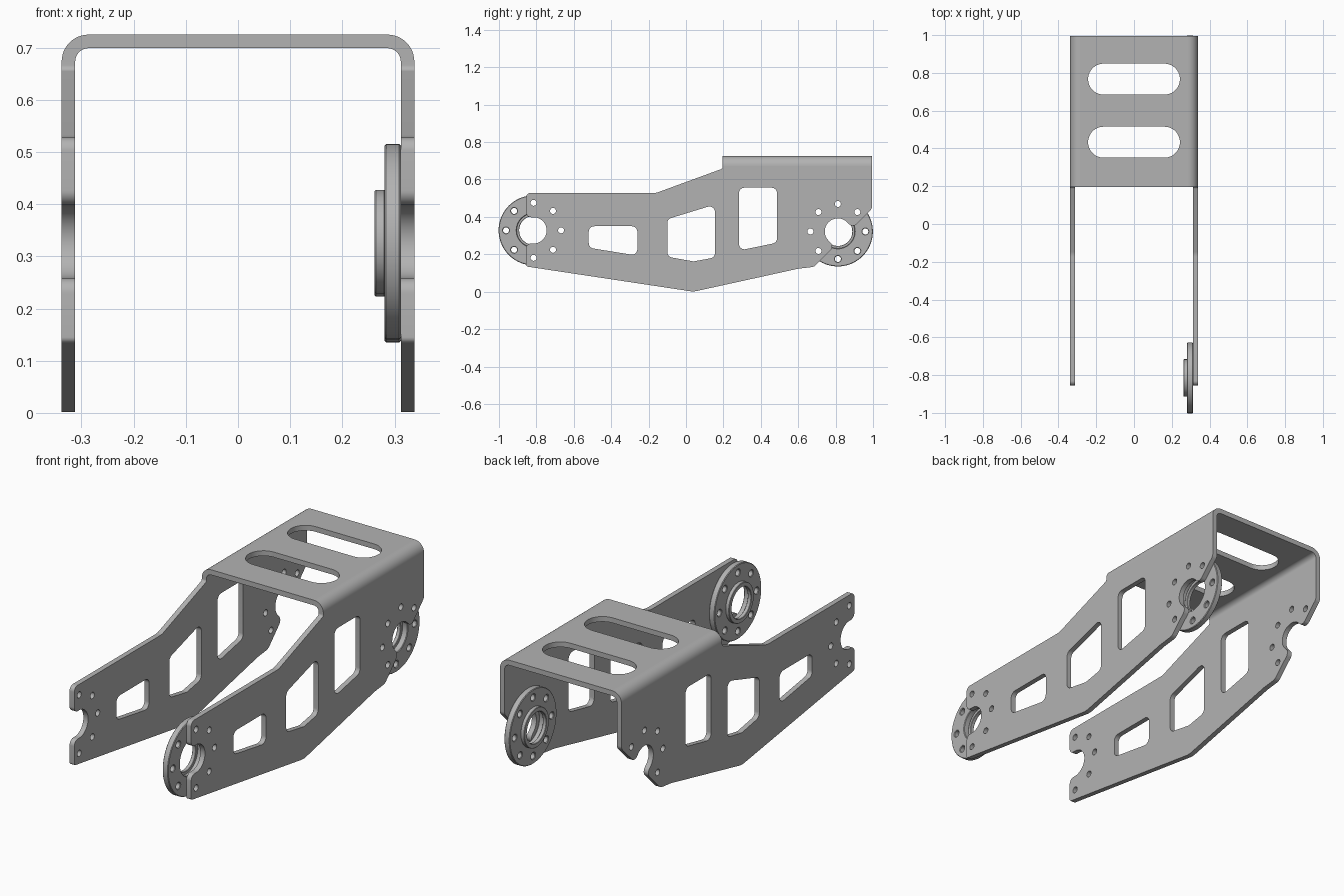
import bpy, bmesh, math
from mathutils import Matrix, Vector

cube = bpy.data.objects.get("Cube")
if cube:
    bpy.data.objects.remove(cube, do_unlink=True)

metal = bpy.data.materials.new("brushed grey metal")
GREY = (0.45, 0.45, 0.45, 1)
metal.diffuse_color = GREY
metal.use_nodes = True
metal.node_tree.nodes["Principled BSDF"].inputs["Base Color"].default_value = GREY

# Sheet planes: columns are the drawing's right, up and thickness directions
SIDE = Matrix(((0, 0, 1), (1, 0, 0), (0, 1, 0))).to_4x4()
FRONT = Matrix(((1, 0, 0), (0, 0, -1), (0, 1, 0))).to_4x4()
FLAT = Matrix.Identity(4)


def rounded(corners, steps=10):
    """Polygon from (x, y, radius) corners, each rounded by an arc."""
    out = []
    for i, (x, y, r) in enumerate(corners):
        p = Vector((x, y))
        a = (Vector(corners[i - 1][:2]) - p).normalized()
        b = (Vector(corners[(i + 1) % len(corners)][:2]) - p).normalized()
        pts = [p]
        if r:
            half = a.angle(b) / 2
            centre = p + (a + b).normalized() * r / math.sin(half)
            start = p + a * r / math.tan(half) - centre
            end = p + b * r / math.tan(half) - centre
            t0 = math.atan2(start.y, start.x)
            turn = math.remainder(math.atan2(end.y, end.x) - t0, math.tau)
            pts = [centre + r * Vector((math.cos(t0 + turn * k / steps),
                                        math.sin(t0 + turn * k / steps)))
                   for k in range(steps + 1)]
        for q in pts:
            if not out or (q - out[-1]).length > 1e-4:
                out.append(q)
    if (out[0] - out[-1]).length < 1e-4:
        out.pop()
    return out


def circle(c, r, n=48):
    return [Vector((c[0] + r * math.cos(math.tau * k / n),
                    c[1] + r * math.sin(math.tau * k / n))) for k in range(n)]


def sheet(name, loops, plane, low, high, chamfer=0.0):
    """Cut sheet: first loop is the outline, the others are holes."""
    curve = bpy.data.curves.new(name, "CURVE")
    curve.dimensions = "2D"
    curve.fill_mode = "BOTH"
    curve.extrude = (high - low) / 2 - chamfer
    curve.bevel_depth = chamfer
    curve.bevel_resolution = 0
    curve.offset = -chamfer
    for loop in loops:
        spline = curve.splines.new("POLY")
        spline.points.add(len(loop) - 1)
        for point, q in zip(spline.points, loop):
            point.co = (q.x, q.y, 0, 1)
        spline.use_cyclic_u = True
    temp = bpy.data.objects.new(name + " outline", curve)
    bpy.context.collection.objects.link(temp)
    graph = bpy.context.evaluated_depsgraph_get()
    mesh = bpy.data.meshes.new_from_object(temp.evaluated_get(graph))
    bpy.data.objects.remove(temp, do_unlink=True)
    mesh.transform(plane @ Matrix.Translation((0, 0, (low + high) / 2)))
    bm = bmesh.new()
    bm.from_mesh(mesh)
    bmesh.ops.remove_doubles(bm, verts=bm.verts, dist=1e-5)
    bmesh.ops.recalc_face_normals(bm, faces=bm.faces)
    bm.to_mesh(mesh)
    bm.free()
    mesh.name = name
    mesh.materials.clear()
    mesh.materials.append(metal)
    obj = bpy.data.objects.new(name, mesh)
    bpy.context.collection.objects.link(obj)
    bpy.ops.object.select_all(action="DESELECT")
    obj.select_set(True)
    bpy.context.view_layer.objects.active = obj
    bpy.ops.object.shade_smooth_by_angle(angle=math.radians(30))
    return obj


# Main sizes
HALF, THICK, TOP, BEND = 0.338, 0.026, 0.725, 0.052
INNER, BEND_Z, BEND_X = HALF - THICK, TOP - BEND, HALF - BEND
Y0, Y1 = 0.195, 0.995
FRONT_HUB, BACK_HUB = Vector((-0.815, 0.328)), Vector((0.812, 0.322))
BOLT_RING, BOLT_R, NOTCH = 0.147, 0.016, 0.07


def bolt_holes(hub, first=0, count=8):
    return [circle((hub.x + BOLT_RING * math.cos(k * math.pi / 4),
                    hub.y + BOLT_RING * math.sin(k * math.pi / 4)), BOLT_R, 20)
            for k in range(first, first + count)]


def notch(hub, out, depth):
    """U-shaped recess with flared lips, opening in the direction out."""
    out = Vector(out).normalized()
    side = Vector((-out.y, out.x))
    spots = ((depth, -NOTCH, 0.028), (-NOTCH, -NOTCH, NOTCH),
             (-NOTCH, NOTCH, NOTCH), (depth, NOTCH, 0.028))
    return [(*(hub + out * u + side * v), r) for u, v, r in spots]


# Side plate: outline runs clockwise from the top front corner
outline = [(-0.855, 0.528, 0.025), (-0.16, 0.528, 0.08), (Y0, 0.658, 0.012),
           (Y0, BEND_Z, 0), (Y1, BEND_Z, 0), (Y1, 0.445, 0.03)]
outline += notch(BACK_HUB, (1, -1), 0.043)[::-1]
outline += [(0.685, 0.133, 0.04), (0.60, 0.123, 0.1), (0.04, 0, 0.1),
            (-0.855, 0.135, 0.012)]
outline += notch(FRONT_HUB, (-1, 0), 0.04)[::-1]

windows = [
    [(-0.52, 0.35), (-0.26, 0.35), (-0.26, 0.193), (-0.52, 0.235)],
    [(-0.10, 0.388), (0.155, 0.466), (0.155, 0.183), (0.04, 0.162), (-0.10, 0.187)],
    [(0.283, 0.556), (0.487, 0.556), (0.487, 0.262), (0.283, 0.22)],
]
plate = [rounded(outline)]
plate += [rounded([(*p, 0.03) for p in w]) for w in windows]
plate += bolt_holes(FRONT_HUB, -2, 5) + bolt_holes(BACK_HUB, 1, 5)
sheet("left_side_plate", plate, SIDE, INNER, HALF)
sheet("right_side_plate", plate, SIDE, -HALF, -INNER)

# Top plate with two long slots
slots = [rounded([(sx * 0.243, y + sy * 0.082, 0.0819)
                  for sx, sy in ((-1, -1), (1, -1), (1, 1), (-1, 1))], 16)
         for y in (0.433, 0.767)]
top = rounded([(-BEND_X, Y0, 0), (BEND_X, Y0, 0), (BEND_X, Y1, 0), (-BEND_X, Y1, 0)])
sheet("top_plate", [top] + slots, FLAT, TOP - THICK, TOP)

# Rounded bends joining the top to the sides
for name, s in (("left_bend", 1), ("right_bend", -1)):
    bend = [(s * BEND_X, TOP, 0), (s * HALF, TOP, BEND), (s * HALF, BEND_Z, 0),
            (s * INNER, BEND_Z, 0), (s * INNER, TOP - THICK, BEND - THICK),
            (s * BEND_X, TOP - THICK, 0)]
    sheet(name, [rounded(bend, 12)], FRONT, -Y1, -Y0)

# Bearing flanges on the inner face of the left plate
for name, hub in (("front", FRONT_HUB), ("back", BACK_HUB)):
    sheet(name + "_flange", [circle(hub, 0.187, 80), circle(hub, 0.09)]
          + bolt_holes(hub), SIDE, 0.281, INNER, 0.003)
    sheet(name + "_flange_hub", [circle(hub, 0.099, 64), circle(hub, 0.077)],
          SIDE, 0.262, 0.282, 0.002)
